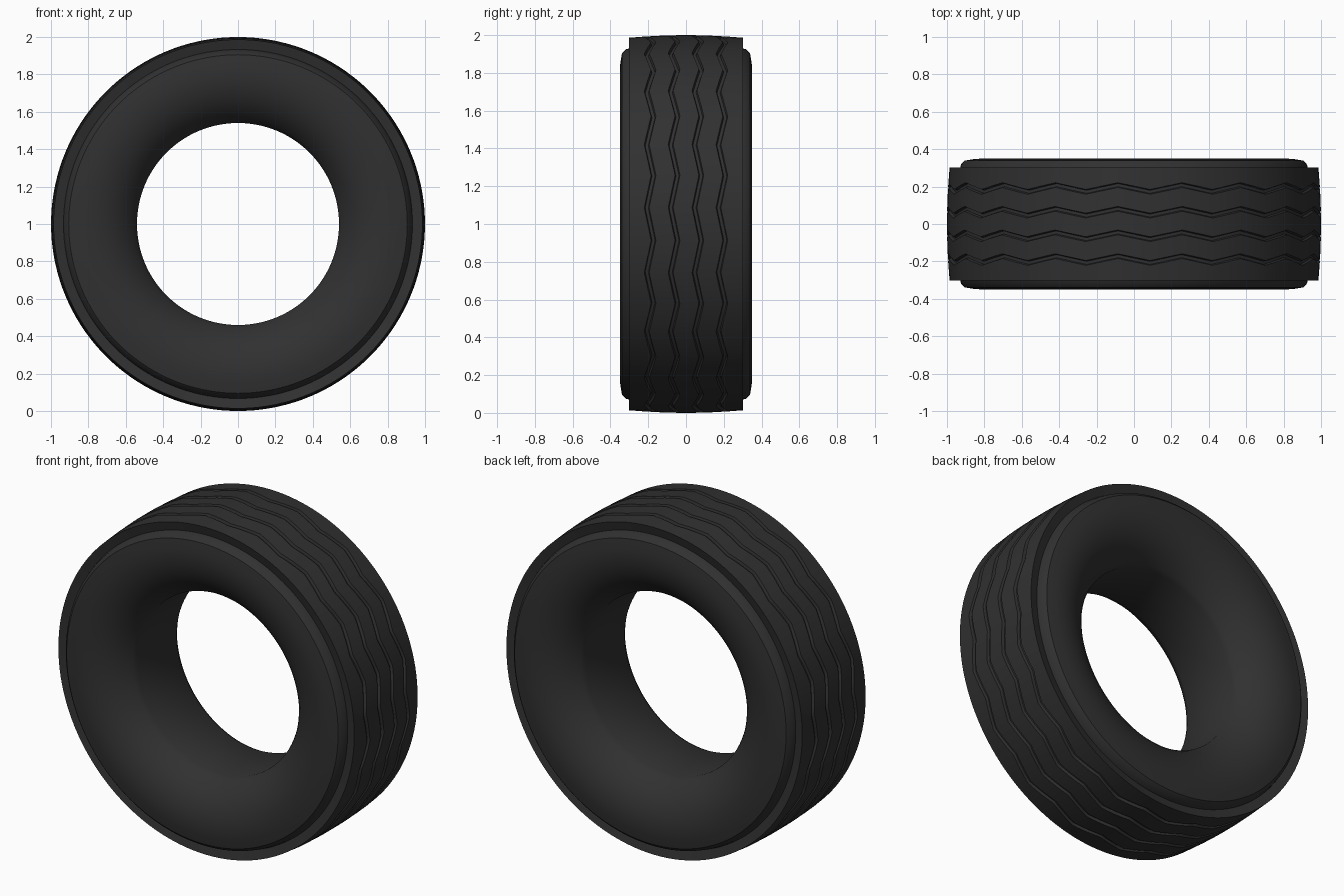
import bpy, bmesh, math

cube = bpy.data.objects.get("Cube")
if cube:
    bpy.data.objects.remove(cube, do_unlink=True)

WAVES = 18              # zigzag waves around the tread
SEGMENTS = WAVES * 8
SWING = 0.018           # sideways swing of each groove
GROOVES = (-0.19, -0.063, 0.063, 0.19)


def material(name, value):
    mat = bpy.data.materials.new(name)
    mat.use_nodes = True
    colour = (value, value, value, 1)
    mat.diffuse_color = colour
    bsdf = mat.node_tree.nodes["Principled BSDF"]
    bsdf.inputs["Base Color"].default_value = colour
    bsdf.inputs["Roughness"].default_value = 0.8
    return mat


def zigzag(angle):
    """Triangle wave, zero at the top of the tyre."""
    return -SWING * math.asin(math.sin(WAVES * angle)) * 2 / math.pi


def crown(y):
    """Radius of the slightly domed tread."""
    return 1 - 0.014 * (y / 0.3) ** 2


# Side profile (radius, y) from the bead out to the tread shoulder
side = [(0.54, 0.185), (0.555, 0.212), (0.578, 0.243), (0.61, 0.276),
        (0.65, 0.306), (0.70, 0.33), (0.75, 0.344), (0.80, 0.35),
        (0.85, 0.348), (0.905, 0.339), (0.925, 0.318), (0.933, 0.288),
        (crown(0.3), 0.302)]

# Full ring: side, tread with grooves, mirrored side; last value is the zigzag weight
profile = [(r, -y, 0) for r, y in side]
for c in GROOVES:
    for dy, depth in ((-0.013, 0), (-0.008, 0.016), (0.008, 0.016), (0.013, 0)):
        profile.append((crown(c + dy) - depth, c + dy, 1))
profile += [(r, y, 0) for r, y in reversed(side)]

# Tyre: sweep the ring around the axle
bm = bmesh.new()
rings = []
for i in range(SEGMENTS):
    a = math.tau * i / SEGMENTS
    rings.append([bm.verts.new((r * math.sin(a), y + w * zigzag(a), 1 + r * math.cos(a)))
                  for r, y, w in profile])
count = len(profile)
for i, ring in enumerate(rings):
    following = rings[(i + 1) % SEGMENTS]
    for j in range(count):
        k = (j + 1) % count
        bm.faces.new((ring[j], ring[k], following[k], following[j]))
bmesh.ops.recalc_face_normals(bm, faces=bm.faces)
mesh = bpy.data.meshes.new("tyre")
bm.to_mesh(mesh)
bm.free()

tyre = bpy.data.objects.new("tyre", mesh)
bpy.context.collection.objects.link(tyre)
mesh.materials.append(material("black rubber", 0.03))

# Smooth shading with sharp groove, shoulder and bead edges
bpy.ops.object.select_all(action='DESELECT')
tyre.select_set(True)
bpy.context.view_layer.objects.active = tyre
bpy.ops.object.shade_smooth_by_angle(angle=math.radians(30))
